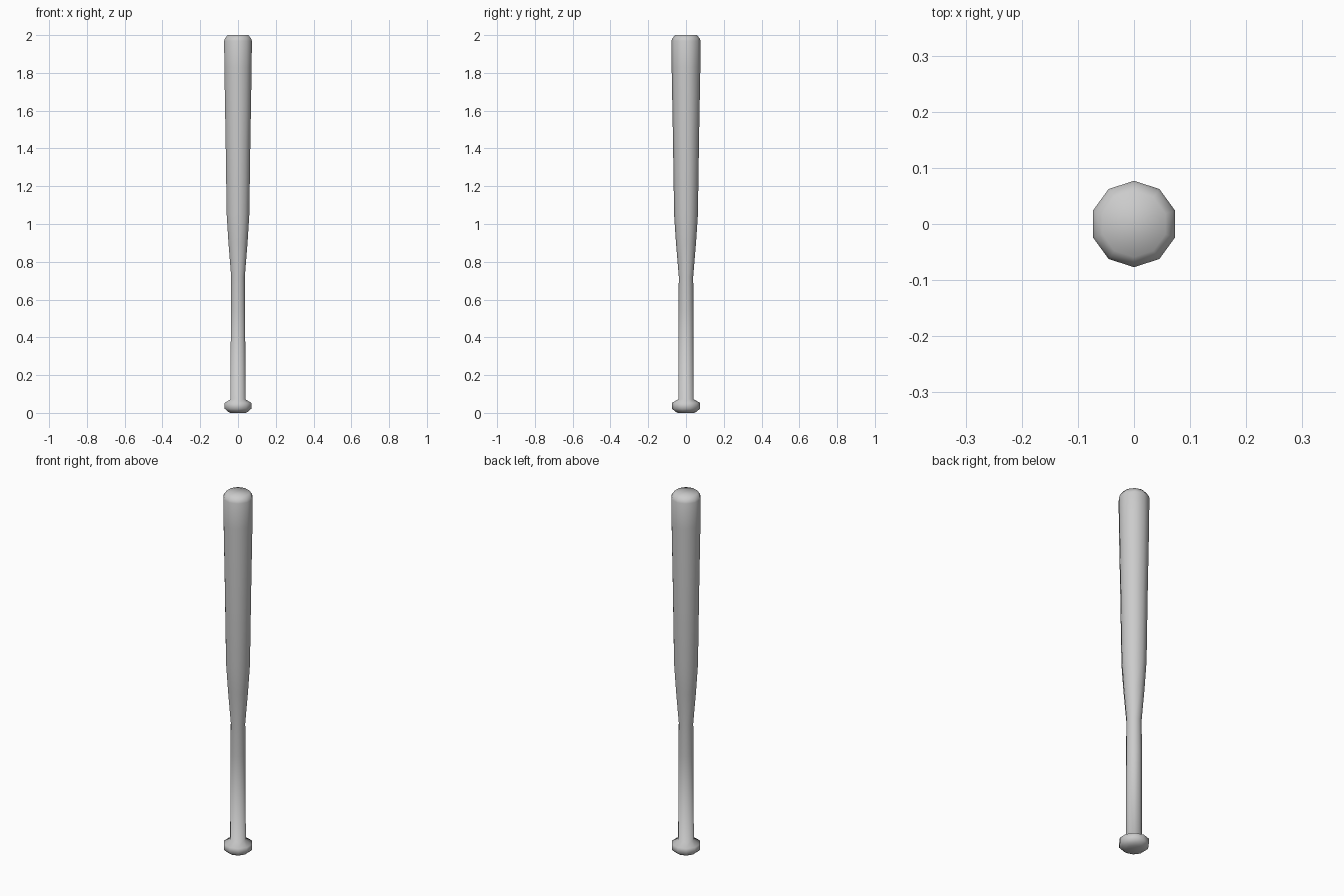
import bpy, bmesh
from math import pi, cos, sin

if "Cube" in bpy.data.objects:
    bpy.data.objects.remove(bpy.data.objects["Cube"])

SIDES = 10


def lathe(name, profile):
    """Revolve (radius, height) points into a closed, smooth 10-sided solid."""
    bm = bmesh.new()
    rings = []
    for r, z in profile:
        angles = [pi / 2 + 2 * pi * i / SIDES for i in range(SIDES)]
        rings.append([bm.verts.new((r * cos(a), r * sin(a), z)) for a in angles])
    for low, high in zip(rings, rings[1:]):
        for i in range(SIDES):
            j = (i + 1) % SIDES
            bm.faces.new((low[i], low[j], high[j], high[i]))
    bm.faces.new(rings[0][::-1])
    bm.faces.new(rings[-1])
    for f in bm.faces:
        f.smooth = True
    mesh = bpy.data.meshes.new(name)
    bm.to_mesh(mesh)
    bm.free()
    obj = bpy.data.objects.new(name, mesh)
    bpy.context.collection.objects.link(obj)
    return obj


# One continuous turned piece: knob, handle, taper, barrel, rounded end
lathe("bat", [
    (0.043, 0.0), (0.058, 0.008), (0.074, 0.022), (0.074, 0.053), (0.041, 0.072),
    (0.040, 0.55), (0.038, 0.72),
    (0.053, 0.90), (0.063, 1.05),
    (0.069, 1.45), (0.076, 1.83), (0.077, 1.97),
    (0.073, 1.981), (0.059, 2.0),
])
